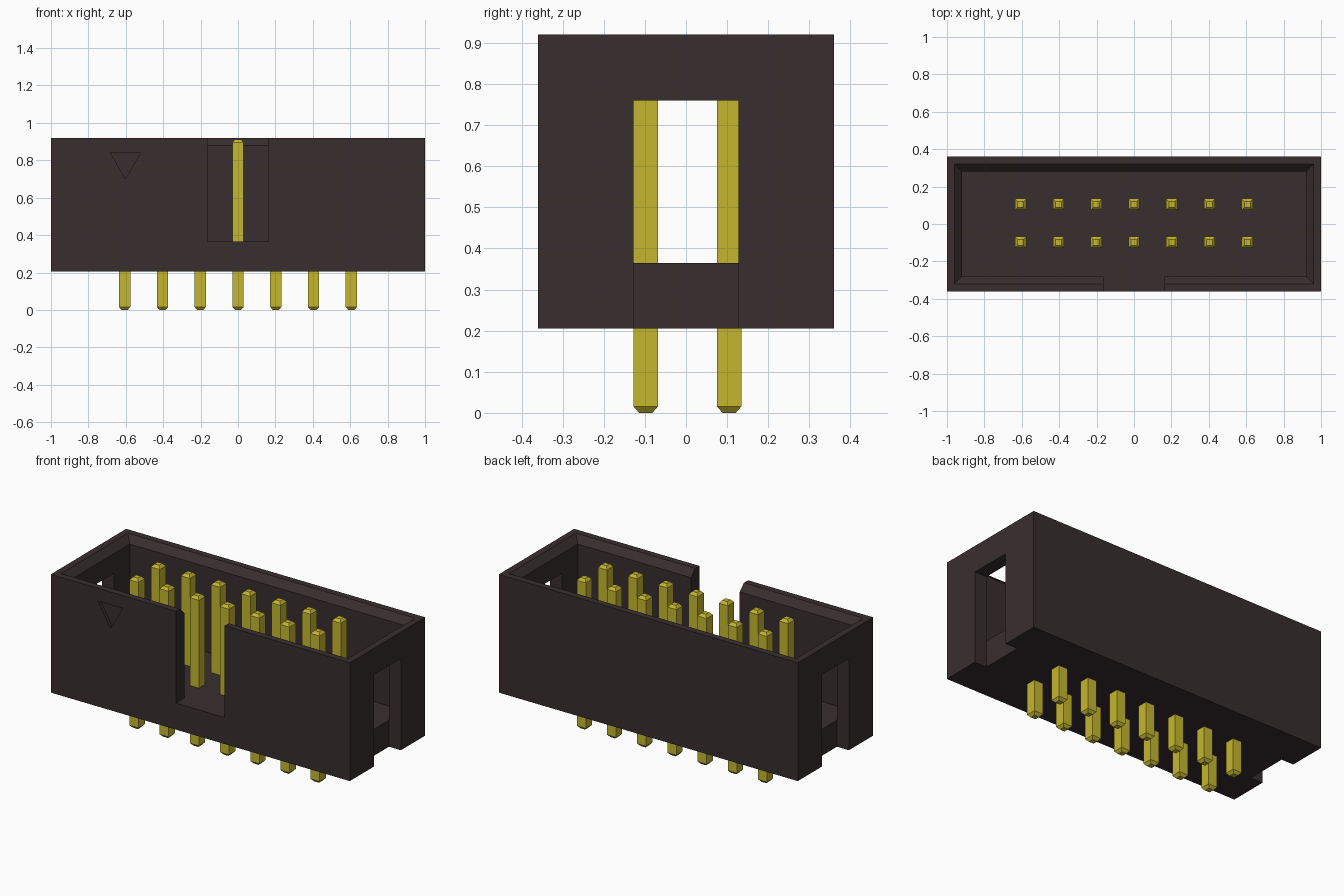
import bpy
import bmesh

if "Cube" in bpy.data.objects:
    bpy.data.objects.remove(bpy.data.objects["Cube"], do_unlink=True)


def make_material(name, color):
    mat = bpy.data.materials.new(name)
    mat.use_nodes = True
    mat.diffuse_color = color
    mat.node_tree.nodes["Principled BSDF"].inputs["Base Color"].default_value = color
    return mat


BLACK = make_material("black plastic", (0.039, 0.027, 0.028, 1))
GOLD = make_material("gold plating", (0.56, 0.47, 0.028, 1))


def loft(name, rings, mat):
    """Closed solid skinned through rings that have equal point counts."""
    bm = bmesh.new()
    loops = [[bm.verts.new(p) for p in ring] for ring in rings]
    n = len(loops[0])
    bm.faces.new(loops[0])
    bm.faces.new(loops[-1])
    for low, high in zip(loops, loops[1:]):
        for i in range(n):
            j = (i + 1) % n
            bm.faces.new((low[i], low[j], high[j], high[i]))
    bmesh.ops.recalc_face_normals(bm, faces=bm.faces)
    mesh = bpy.data.meshes.new(name)
    bm.to_mesh(mesh)
    bm.free()
    mesh.materials.append(mat)
    obj = bpy.data.objects.new(name, mesh)
    bpy.context.collection.objects.link(obj)
    return obj


def rect(hx, hy, z, cx=0, cy=0):
    return [(cx + sx * hx, cy + sy * hy, z)
            for sx, sy in ((-1, -1), (1, -1), (1, 1), (-1, 1))]


def cut(target, cutter):
    mod = target.modifiers.new("cut", "BOOLEAN")
    mod.operation = "DIFFERENCE"
    mod.solver = "EXACT"
    mod.object = cutter
    bpy.context.view_layer.objects.active = target
    bpy.ops.object.modifier_apply(modifier=mod.name)
    bpy.data.objects.remove(cutter, do_unlink=True)


BOTTOM, FLOOR, TOP = 0.205, 0.365, 0.92
WALL, BEVEL = 0.08, 0.04
HX, HY = 1.0, 0.36
IX, IY = HX - WALL, HY - WALL

# Housing block
housing = loft("housing", [rect(HX, HY, BOTTOM), rect(HX, HY, TOP)], BLACK)

# Open cavity with a chamfered rim
cut(housing, loft("cavity_cutter", [
    rect(IX, IY, FLOOR), rect(IX, IY, TOP - BEVEL),
    rect(IX + 2 * BEVEL, IY + 2 * BEVEL, TOP + BEVEL)], BLACK))

# Keying notch in the front wall
cut(housing, loft("notch_cutter", [
    rect(0.163, 0.1, FLOOR, 0, -IY - 0.1 + 0.02),
    rect(0.163, 0.1, TOP + 0.1, 0, -IY - 0.1 + 0.02)], BLACK))

# End slots, open through the walls above the cavity floor
for side in (-1, 1):
    cx = side * (IX + 0.1)
    cut(housing, loft("slot_cutter", [
        rect(0.1, 0.128, BOTTOM - 0.1, cx), rect(0.1, 0.128, 0.76, cx)], BLACK))

# Recessed triangle marking the first pin
triangle = ((-0.684, 0.843), (-0.519, 0.843), (-0.602, 0.70))
cut(housing, loft("marker_cutter", [
    [(x, y, z) for x, z in triangle] for y in (-HY - 0.05, -HY + 0.02)], BLACK))

# Two rows of square pins with tapered tips
PITCH, HALF, TIP, PIN_TOP = 0.202, 0.03, 0.016, 0.912
for row, cy in (("front", -0.098), ("back", 0.105)):
    for i in range(7):
        cx = (i - 3) * PITCH
        loft(f"{row}_pin_{i + 1}", [
            rect(TIP, TIP, 0, cx, cy), rect(HALF, HALF, TIP, cx, cy),
            rect(HALF, HALF, PIN_TOP - TIP, cx, cy),
            rect(TIP, TIP, PIN_TOP, cx, cy)], GOLD)
